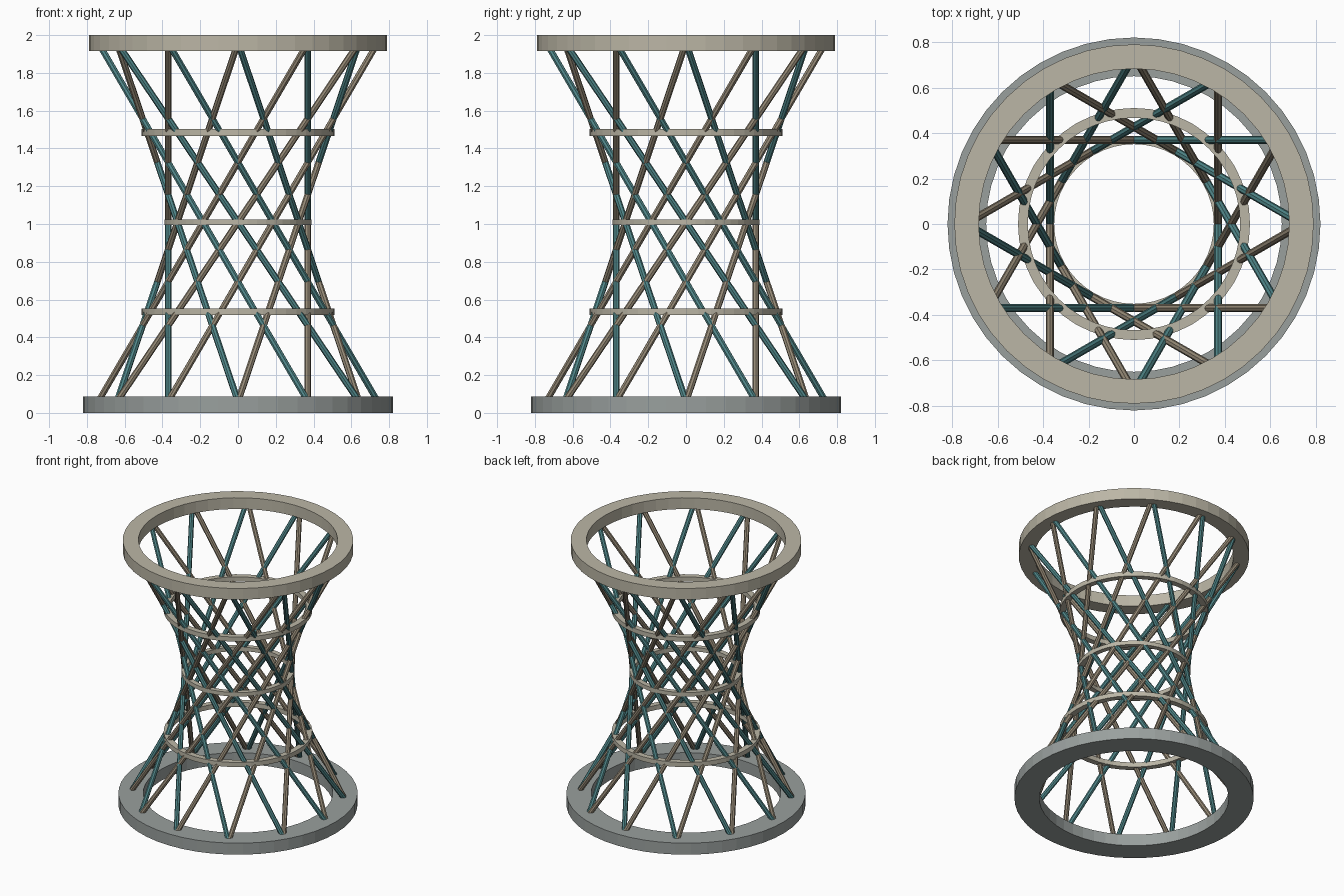
import bpy, bmesh
from math import sin, cos, radians, pi
from mathutils import Vector

if "Cube" in bpy.data.objects:
    bpy.data.objects.remove(bpy.data.objects["Cube"])


def material(name, rgb):
    m = bpy.data.materials.new(name)
    m.diffuse_color = (*rgb, 1)
    m.use_nodes = True
    m.node_tree.nodes["Principled BSDF"].inputs["Base Color"].default_value = m.diffuse_color
    return m


STONE = material("pale_stone", (0.50, 0.47, 0.38))
BASE = material("grey_base", (0.32, 0.35, 0.34))
TEAL = material("teal_rods", (0.08, 0.24, 0.25))
BROWN = material("tan_rods", (0.30, 0.25, 0.18))


def finish(name, bm, mat):
    bmesh.ops.recalc_face_normals(bm, faces=bm.faces)
    me = bpy.data.meshes.new(name)
    bm.to_mesh(me)
    bm.free()
    me.materials.append(mat)
    ob = bpy.data.objects.new(name, me)
    bpy.context.collection.objects.link(ob)
    return ob


def ring(name, inner, outer, z0, z1, mat, n=48):
    # flat ring with a rectangular section
    bm = bmesh.new()
    section = [(inner, z0), (outer, z0), (outer, z1), (inner, z1)]
    rows = [[bm.verts.new((r * cos(2 * pi * i / n), r * sin(2 * pi * i / n), z))
             for r, z in section] for i in range(n)]
    for i in range(n):
        a, b = rows[i], rows[(i + 1) % n]
        for k in range(4):
            j = (k + 1) % 4
            bm.faces.new((a[k], b[k], b[j], a[j]))
    return finish(name, bm, mat)


R, Z0, Z1, TWIST = 0.74, 0.06, 1.96, 120


def node(deg, z):
    return Vector((R * cos(radians(deg)), R * sin(radians(deg)), z))


def rod_family(name, direction, mat, radius=0.0175):
    # twelve straight rods, each twisted 120 degrees from bottom to top
    bm = bmesh.new()
    for i in range(12):
        a, b = node(30 * i, Z0), node(30 * i + direction * TWIST, Z1)
        res = bmesh.ops.create_cone(bm, cap_ends=True, segments=8, radius1=radius,
                                    radius2=radius, depth=(b - a).length)
        mtx = (b - a).to_track_quat('Z', 'Y').to_matrix().to_4x4()
        mtx.translation = (a + b) / 2
        bmesh.ops.transform(bm, matrix=mtx, verts=res["verts"])
    return finish(name, bm, mat)


# end rings
ring("base_ring", 0.65, 0.82, 0.0, 0.087, BASE)
ring("top_ring", 0.683, 0.79, 1.915, 2.0, STONE)

# hoops around the waist
ring("lower_hoop", 0.467, 0.51, 0.518, 0.553, STONE)
ring("waist_hoop", 0.351, 0.388, 0.995, 1.025, STONE)
ring("upper_hoop", 0.467, 0.51, 1.467, 1.502, STONE)

# crossing lattice
rod_family("left_twist_rods", -1, TEAL)
rod_family("right_twist_rods", 1, BROWN)
